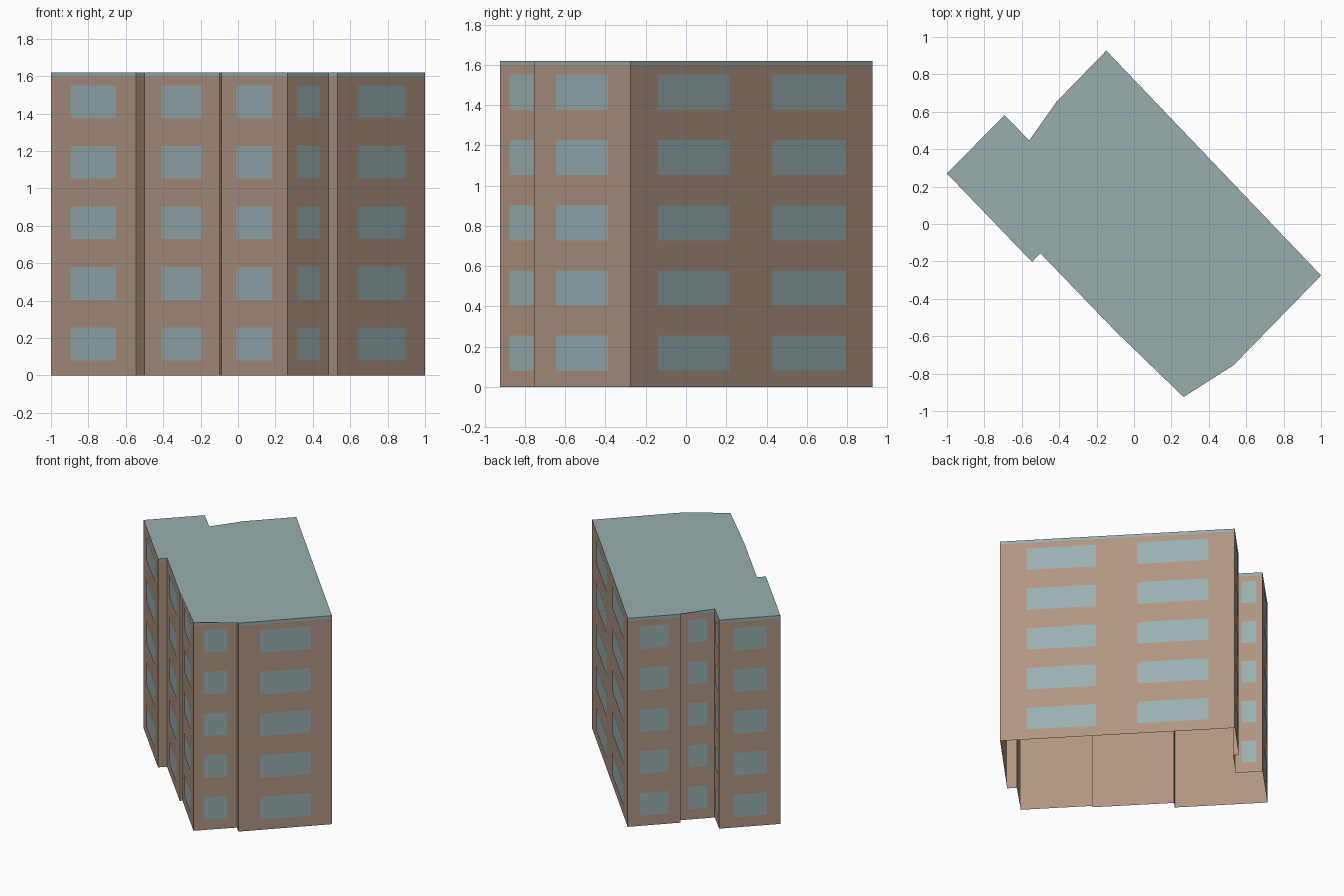
import bpy, bmesh
from mathutils import Vector

cube = bpy.data.objects.get("Cube")
if cube:
    bpy.data.objects.remove(cube, do_unlink=True)

EAVES, TOP = 1.597, 1.62
FLOORS, FIRST_SILL, STOREY, WINDOW_HEIGHT = 5, 0.08, 0.324, 0.175
ONE = [(0.23, 0.77)]
TWO = [(0.112, 0.408), (0.585, 0.888)]

# Footprint, anticlockwise: corner x, y and the window spans on the wall that starts there
PLAN = [
    (-1.0, 0.27, ONE), (-0.545, -0.203, []),
    (-0.5, -0.157, ONE), (-0.1, -0.572, []),
    (-0.087, -0.558, ONE), (0.265, -0.925, ONE),
    (0.485, -0.705, []), (0.532, -0.755, ONE),
    (1.0, -0.275, TWO), (-0.148, 0.927, ONE),
    (-0.413, 0.655, []), (-0.388, 0.624, ONE),
    (-0.56, 0.447, ONE), (-0.693, 0.582, ONE),
]


def material(name, color):
    mat = bpy.data.materials.new(name)
    mat.use_nodes = True
    mat.diffuse_color = (*color, 1)
    mat.node_tree.nodes["Principled BSDF"].inputs["Base Color"].default_value = (*color, 1)
    return mat


def make_object(name, bm, mat):
    mesh = bpy.data.meshes.new(name)
    bm.to_mesh(mesh)
    bm.free()
    mesh.materials.append(mat)
    obj = bpy.data.objects.new(name, mesh)
    bpy.context.collection.objects.link(obj)
    return obj


def wall_ring(bm, low, high):
    """Vertical faces round the footprint; returns the upper corners."""
    bottom = [bm.verts.new((x, y, low)) for x, y, _ in PLAN]
    top = [bm.verts.new((x, y, high)) for x, y, _ in PLAN]
    for i in range(len(PLAN)):
        j = (i + 1) % len(PLAN)
        bm.faces.new((bottom[i], bottom[j], top[j], top[i]))
    return top


brown = material("brown wall", (0.43, 0.295, 0.22))
glass = material("blue grey glass", (0.32, 0.43, 0.44))
slate = material("grey green roof", (0.31, 0.42, 0.415))

# Walls, open underneath
bm = bmesh.new()
wall_ring(bm, 0, EAVES)
make_object("walls", bm, brown)

# Flat roof with its edge band
bm = bmesh.new()
cap = bm.faces.new(wall_ring(bm, EAVES, TOP))
bmesh.ops.triangulate(bm, faces=[cap])
make_object("roof", bm, slate)

# Window panes lying on each wall, one row per storey
bm = bmesh.new()
for i, (x, y, spans) in enumerate(PLAN):
    nx, ny, _ = PLAN[(i + 1) % len(PLAN)]
    start, end = Vector((x, y, 0)), Vector((nx, ny, 0))
    along = (end - start).normalized()
    offset = Vector((along.y, -along.x, 0)) * 0.002
    for a, b in spans:
        left = start.lerp(end, a) + offset
        right = start.lerp(end, b) + offset
        for floor in range(FLOORS):
            sill = Vector((0, 0, FIRST_SILL + floor * STOREY))
            head = sill + Vector((0, 0, WINDOW_HEIGHT))
            corners = (left + sill, right + sill, right + head, left + head)
            bm.faces.new([bm.verts.new(c) for c in corners])
make_object("windows", bm, glass)
